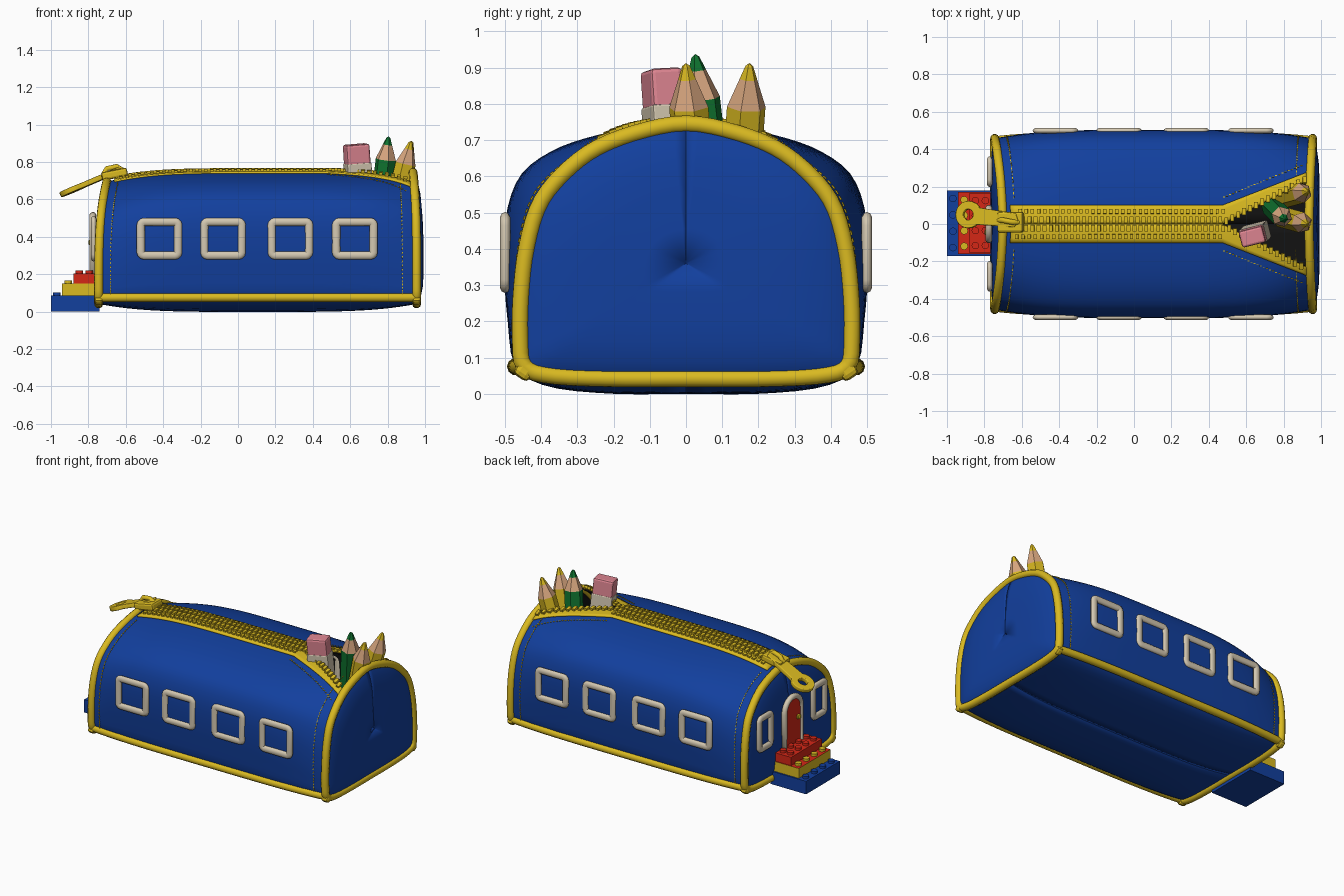
import bpy, bmesh, math
from mathutils import Vector, Matrix, Euler

if "Cube" in bpy.data.objects:
    bpy.data.objects.remove(bpy.data.objects["Cube"])


def material(name, rgb):
    m = bpy.data.materials.new(name)
    m.use_nodes = True
    m.diffuse_color = (*rgb, 1)
    m.node_tree.nodes["Principled BSDF"].inputs["Base Color"].default_value = (*rgb, 1)
    return m


BLUE = material("blue fabric", (.006, .05, .34))
YELLOW = material("yellow", (.70, .49, .015))
CREAM = material("cream", (.66, .58, .44))
RED = material("red", (.66, .02, .008))
PINK = material("pink rubber", (.74, .24, .29))
WOOD = material("bare wood", (.68, .38, .21))
GREEN = material("green", (.005, .18, .03))
BLACK = material("black lining", (.006, .006, .006))


def add(name, data, mats, loc=(0, 0, 0), rot=(0, 0, 0)):
    for m in mats:
        data.materials.append(m)
    ob = bpy.data.objects.new(name, data)
    ob.location, ob.rotation_euler = loc, rot
    bpy.context.collection.objects.link(ob)
    return ob


def mesh(name, verts, faces, mats, smooth=False, face_mats=None):
    me = bpy.data.meshes.new(name)
    me.from_pydata(verts, [], faces)
    for i, p in enumerate(me.polygons):
        p.use_smooth = smooth
        p.material_index = face_mats[i] if face_mats else 0
    return add(name, me, mats)


def blocks(name, matrices, mat):
    bm = bmesh.new()
    for m in matrices:
        bmesh.ops.create_cube(bm, size=1, matrix=m)
    me = bpy.data.meshes.new(name)
    bm.to_mesh(me)
    bm.free()
    return add(name, me, [mat])


def box(name, loc, size, mat, rot=(0, 0, 0), bevel=0.0):
    ob = blocks(name, [Matrix.Diagonal((*size, 1))], mat)
    ob.location, ob.rotation_euler = loc, rot
    if bevel:
        b = ob.modifiers.new("bevel", 'BEVEL')
        b.width, b.segments = bevel, 2
    return ob


def curve(name, loops, mat, radius=0.0, cyclic=True, flat=False, extrude=0.0, **place):
    cu = bpy.data.curves.new(name, 'CURVE')
    cu.dimensions = '2D' if flat else '3D'
    cu.fill_mode = 'BOTH' if flat else 'FULL'
    cu.bevel_depth, cu.bevel_resolution, cu.extrude = radius, 3, extrude
    cu.use_fill_caps = not flat
    for pts in loops:
        sp = cu.splines.new('POLY')
        sp.points.add(len(pts) - 1)
        for q, p in zip(sp.points, pts):
            q.co = (*p, 1) if len(p) == 3 else (*p, 0, 1)
        sp.use_cyclic_u = cyclic
    return add(name, cu, [mat], **place)


# Half cross-sections, top to bottom: middle of the bag and its ends
MID = [(0, .745), (.13, .735), (.26, .71), (.37, .67), (.455, .605), (.495, .5),
       (.503, .36), (.492, .2), (.47, .075), (.38, .02), (.2, 0), (0, 0)]
END = [(0, .745), (.13, .722), (.25, .675), (.34, .605), (.405, .52), (.44, .4),
       (.455, .27), (.457, .15), (.445, .075), (.37, .05), (.2, .042), (0, .042)]
CORNER = 8 / 11


def spline(pts, t):
    f = min(max(t, 0), 1) * 11
    i = min(int(f), 10)
    f -= i
    p = [Vector(q) for q in pts]
    b, c = p[i], p[i + 1]
    a = p[i - 1] if i else Vector((-p[1].x, p[1].y))
    d = p[i + 2] if i < 10 else Vector((-p[10].x, p[10].y))
    return b + .5 * f * (c - a + f * (2 * a - 5 * b + 4 * c - d + f * (3 * (b - c) + d - a)))


def surf(v, t, s):
    """Bag surface: v runs left end to right end, t top to bottom, s is the side."""
    u = 2 * v - 1
    e = min(u ** 4, 1)
    p = spline(MID, t).lerp(spline(END, t), e)
    z = p.y - (.05 * e * (p.y / .745) ** 2 if u < 0 else 0)
    lean = (z / .7) ** 4
    x0, x1 = -.745 + .045 * lean, .955 - .015 * lean
    return Vector((x0 + (x1 - x0) * v, s * p.x, z))


def t_at(v, y):
    lo, hi = 0, .45
    for _ in range(18):
        m = (lo + hi) / 2
        lo, hi = (m, hi) if surf(v, m, 1).y < y else (lo, m)
    return lo


def seat(v, t, s, off=0.0, size=(1, 1, 1)):
    """Matrix resting on the surface, z along the outward normal."""
    p = surf(v, t, s)
    x = (surf(v + .005, t, s) - surf(v - .005, t, s)).normalized()
    n = (x.cross(surf(v, t + .005, s) - surf(v, t - .005, s)) * s).normalized()
    m = Matrix((x, n.cross(x), n)).transposed().to_4x4()
    return Matrix.Translation(p + n * off) @ m @ Matrix.Diagonal((*size, 1))


def gap(v):
    return max(0, (v - .715) / .285) * .24


def grid(verts, faces, rows, flip):
    base, w = len(verts), len(rows[0])
    for r in rows:
        verts += r
    for i in range(len(rows) - 1):
        for j in range(w - 1):
            a = base + i * w + j
            q = (a, a + w, a + w + 1, a + 1)
            faces.append(q[::-1] if flip else q)


def line(ob):
    """Inner black lining."""
    ob.data.materials.append(BLACK)
    so = ob.modifiers.new("lining", 'SOLIDIFY')
    so.thickness, so.offset = .012, -1
    so.material_offset = so.material_offset_rim = 1


# Bag shell, split open along the top near the right end
stations = [.5 - .5 * math.cos(math.pi * i / 60) for i in range(61)]
verts, faces = [], []
for s in (1, -1):
    rows = []
    for v in stations:
        t0 = t_at(v, gap(v)) if gap(v) else 0
        rows.append([surf(v, t0 + (1 - t0) * j / 36, s) for j in range(37)])
    grid(verts, faces, rows, s < 0)
line(mesh("bag_shell", verts, faces, [BLUE], True))

# Bulging end panels with piping round them
for name, v, bulge in (("left", 0, -.028), ("right", 1, .04)):
    loop = [surf(v, j / 40, 1) for j in range(41)] + [surf(v, j / 40, -1) for j in range(39, 0, -1)]
    mid = Vector((sum(p.x for p in loop) / 80, 0, .36))
    rows = []
    for r in (1, .97, .92, .85, .7, .5, .25, .001):
        ring = [mid.lerp(p, r) + Vector((bulge * (1 - r ** 6), 0, 0)) for p in loop]
        rows.append(ring + ring[:1])
    verts, faces = [], []
    grid(verts, faces, rows, v == 0)
    line(mesh(name + "_end_panel", verts, faces, [BLUE], True))
    curve(name + "_end_piping", [loop], YELLOW, .024)
for s, side in ((1, "back"), (-1, "front")):
    curve(side + "_bottom_piping", [[surf(i / 40, CORNER, s) for i in range(41)]], YELLOW, .024, False)
    for v in (0, 1):
        box(side + "_corner_knot", surf(v, CORNER, s) - Vector((0, 0, .01)), (.045, .05, .05),
            YELLOW, (.6 * s, 0, 0), .015)

# Zip tape and teeth
verts, faces = [], []
for s in (1, -1):
    rows = []
    for i in range(61):
        v = .025 + .965 * i / 60
        rows.append([seat(v, t_at(v, gap(v) + (.1 - .25 * gap(v)) * j / 4), s, .009).translation
                     for j in range(5)])
    grid(verts, faces, rows, s < 0)
tape = mesh("zip_tape", verts, faces, [YELLOW], True)
tape.modifiers.new("thick", 'SOLIDIFY').thickness = .012
teeth, stitches = [], []
for s in (1, -1):
    for i in range(49):
        v = .04 + .0195 * i + (.005 if s > 0 else -.005)
        g = gap(v)
        teeth.append(seat(v, t_at(v, g + (.022 if g < .01 else .005)), s, .014, (.02, .036, .016)))
        if not g:
            teeth.append(seat(v + .01, t_at(v, .066), s, .013, (.018, .024, .012)))
    for i in range(26):
        v = .72 + .01 * i
        stitches.append(seat(v, t_at(v, .14 + .8 * gap(v)), s, .001, (.01, .004, .005)))
    for v in (.037, .955):
        stitches += [seat(v, .1 + .015 * i, s, .001, (.004, .012, .005)) for i in range(41)]
blocks("zip_teeth", teeth, YELLOW)
blocks("stitching", stitches, YELLOW)

# Zip slider and pull tab
box("zip_slider", (-.66, .01, .735), (.14, .11, .045), YELLOW, (0, -.2, 0), .012)
curve("slider_bridge", [[(-.72, .02, .73), (-.70, .02, .765), (-.65, .01, .775), (-.61, .01, .75)]],
      YELLOW, .015, False)
arc = [math.radians(a) for a in range(35, 326, 15)]
tab = [(.068 * math.cos(a), .068 * math.sin(a)) for a in arc] + [(.27, -.032), (.285, 0), (.27, .032)]
hole = [(.034 * math.cos(i * math.pi / 10), .034 * math.sin(i * math.pi / 10)) for i in range(20)]
curve("zip_pull", [tab, hole], YELLOW, .005, flat=True, extrude=.009,
      loc=(-.883, .05, .652), rot=(0, math.radians(-23), math.radians(-7)))


# Window frames
def window(name, w, h, loc, rot):
    pts = []
    for k, (sx, sy) in enumerate(((1, 1), (-1, 1), (-1, -1), (1, -1))):
        for j in range(4):
            a = math.pi / 2 * (k + j / 3)
            pts.append((sx * (w / 2 - .018) + .018 * math.cos(a), sy * (h / 2 - .018) + .018 * math.sin(a), 0))
    curve(name, [pts], CREAM, .022, loc=loc, rot=rot).scale.z = .7


Q = math.pi / 2
for x in (-.42, -.08, .28, .625):
    window("front_window", .2, .18, (x, -.499, .39), (Q, 0, 0))
    window("back_window", .2, .18, (x, .499, .39), (-Q, 0, 0))
for y in (-.28, .28):
    window("end_window", .12, .2, (-.772, y, .39), (Q, 0, -Q))

# Arched door with frame and knob
arch = [(-.085, .1), (.085, .1)] + [(.085 * math.cos(math.pi * i / 12), .43 + .085 * math.sin(math.pi * i / 12))
                                   for i in range(13)]
curve("door", [arch], RED, flat=True, extrude=.006, loc=(-.777, 0, 0), rot=(Q, 0, -Q))
curve("door_frame", [[(x, y, 0) for x, y in arch]], CREAM, .018, loc=(-.776, 0, 0), rot=(Q, 0, -Q))
box("door_knob", (-.79, -.045, .37), (.02, .03, .03), YELLOW, bevel=.009)

# Toy brick steps, the middle one with a red top
for name, x0, z0, z1, wide, mat in (("bottom", -1, 0, .085, .35, BLUE), ("middle", -.94, .085, .15, .33, YELLOW),
                                    ("top", -.88, .15, .205, .32, RED)):
    b = box(name + "_brick", ((x0 - .74) / 2, .005, (z0 + z1) / 2), (-.74 - x0, wide, z1 - z0), mat)
    if name == "middle":
        b.data.materials.append(RED)
        for p in b.data.polygons:
            p.material_index = int(p.normal.z > .5)
    bm = bmesh.new()
    for i in range(4):
        for x in (x0 + .032, x0 + .085):
            bmesh.ops.create_cone(bm, cap_ends=True, segments=12, radius1=.02, radius2=.02, depth=.02,
                                  matrix=Matrix.Translation((x, .005 + wide * (i - 1.5) / 4, z1 + .006)))
    me = bpy.data.meshes.new(name + "_studs")
    bm.to_mesh(me)
    bm.free()
    add(name + "_studs", me, [mat])


# Hexagonal pencils
def pencil(name, base, tip, r, mat):
    base, tip = Vector(base), Vector(tip)
    n = (tip - base).length
    q = (tip - base).to_track_quat('Z', 'Y')
    rows = []
    for d, k in ((0, .01), (0, 1), (n - .125, 1), (n - .045, .45), (n - .008, .2), (n, .01)):
        rows.append([base + q @ Vector((r * k * math.cos(a * math.pi / 3), r * k * math.sin(a * math.pi / 3), d))
                     for a in range(7)])
    verts, faces = [], []
    grid(verts, faces, rows, True)
    mesh(name, verts, faces, [mat, WOOD], False, [int(i // 6 == 2) for i in range(len(faces))])


pencil("front_yellow_pencil", (.78, .04, .3), (.925, 0, .912), .056, YELLOW)
pencil("back_yellow_pencil", (.76, .13, .3), (.93, .175, .912), .055, YELLOW)
pencil("green_pencil", (.73, .10, .3), (.805, .025, .937), .056, GREEN)

# Eraser in a cream sleeve
tilt = Euler((.05, -.08, .25))
up = tilt.to_matrix() @ Vector((0, 0, 1))
top = Vector((.635, -.065, .835))
box("eraser", top, (.13, .09, .12), PINK, tilt, .012)
box("eraser_sleeve", top - up * .2, (.135, .095, .32), CREAM, tilt, .006)
